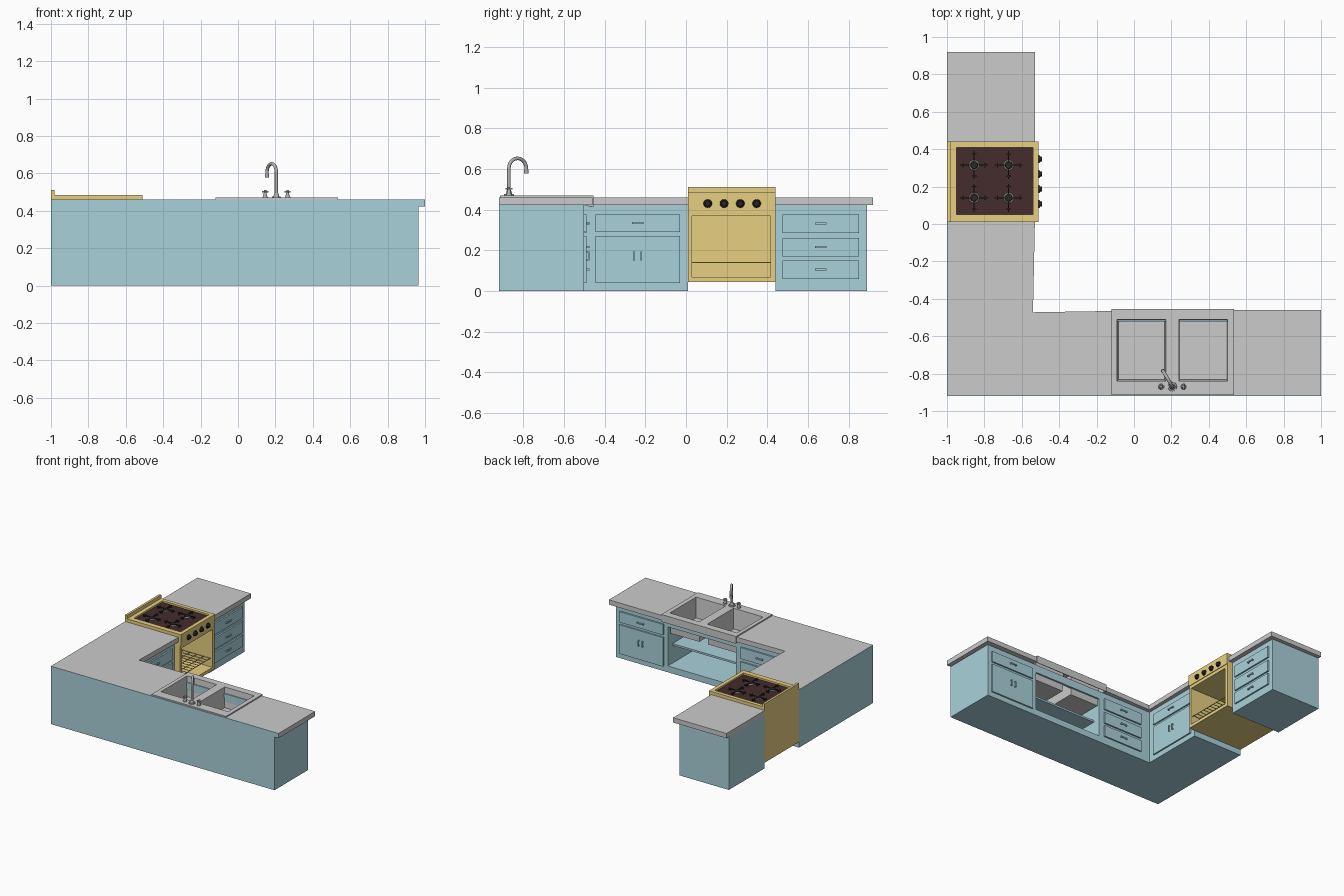
import bpy, bmesh, math
from mathutils import Matrix, Vector

if "Cube" in bpy.data.objects:
    bpy.data.objects.remove(bpy.data.objects["Cube"])


def material(name, rgb):
    m = bpy.data.materials.new(name)
    m.diffuse_color = (*rgb, 1)
    m.use_nodes = True
    m.node_tree.nodes["Principled BSDF"].inputs["Base Color"].default_value = m.diffuse_color
    return m


TEAL = material("teal_paint", (0.40, 0.64, 0.71))
GOLD = material("gold_enamel", (0.80, 0.63, 0.22))
BROWN = material("dark_cooktop", (0.06, 0.025, 0.025))
BLACK = material("black_iron", (0.025, 0.02, 0.02))
STEEL = material("steel", (0.45, 0.45, 0.45))


def finish(name, bm, mat=None, smooth=False):
    me = bpy.data.meshes.new(name)
    bm.to_mesh(me)
    bm.free()
    ob = bpy.data.objects.new(name, me)
    bpy.context.collection.objects.link(ob)
    if mat:
        me.materials.append(mat)
    if smooth:
        bpy.ops.object.select_all(action='DESELECT')
        bpy.context.view_layer.objects.active = ob
        ob.select_set(True)
        bpy.ops.object.shade_smooth_by_angle()
    return ob


def add_box(bm, x0, x1, y0, y1, z0, z1):
    size = Matrix.Diagonal((x1 - x0, y1 - y0, z1 - z0, 1))
    mid = Matrix.Translation(((x0 + x1) / 2, (y0 + y1) / 2, (z0 + z1) / 2))
    bmesh.ops.create_cube(bm, size=1, matrix=mid @ size)


def boxes(name, items, mat=None):
    bm = bmesh.new()
    for b in items:
        add_box(bm, *b)
    return finish(name, bm, mat)


def prism(name, pts, z0, z1, mat=None):
    bm = bmesh.new()
    f = bm.faces.new([bm.verts.new((x, y, z0)) for x, y in pts])
    r = bmesh.ops.extrude_face_region(bm, geom=[f])
    bmesh.ops.translate(bm, vec=(0, 0, z1 - z0),
                        verts=[v for v in r["geom"] if isinstance(v, bmesh.types.BMVert)])
    bmesh.ops.recalc_face_normals(bm, faces=bm.faces)
    return finish(name, bm, mat)


def add_cone(bm, c, r1, r2, h, axis='Z', n=20):
    rot = Matrix.Rotation(math.pi / 2, 4, 'Y') if axis == 'X' else Matrix()
    off = Matrix.Translation((0, 0, h / 2))
    bmesh.ops.create_cone(bm, cap_ends=True, segments=n, radius1=r1, radius2=r2, depth=h,
                          matrix=Matrix.Translation(c) @ rot @ off)


FA, FB = -0.50, -0.565   # cabinet front planes: sink run (y) and stove run (x)
TOP = 0.422

# cabinet bodies
prism("corner_cabinet", [(-1, -0.92), (-0.09, -0.92), (-0.09, FA), (FB, FA), (FB, 0.01), (-1, 0.01)],
      0, TOP, TEAL)
boxes("right_cabinet", [(0.51, 0.965, -0.92, FA, 0, TOP)], TEAL)
boxes("end_cabinet", [(-1, FB, 0.44, 0.89, 0, TOP)], TEAL)
boxes("sink_cabinet", [
    (-0.09, 0.51, -0.92, FA, 0, 0.05),
    (-0.09, 0.51, -0.92, -0.905, 0.05, TOP),
    (-0.09, 0.51, -0.52, FA, 0.36, TOP),
    (-0.09, 0.51, -0.905, -0.56, 0.19, 0.205)], TEAL)
boxes("back_edge_panels", [
    (-1, 1, -0.92, -0.915, TOP, 0.46),
    (-1, -0.995, -0.915, 0.01, TOP, 0.46)], TEAL)

# countertops
prism("corner_countertop", [(-0.995, -0.915), (-0.12, -0.915), (-0.12, -0.465), (-0.54, -0.472),
                            (-0.53, 0.01), (-0.995, 0.01)], TOP, 0.46)
boxes("right_countertop", [(0.535, 1, -0.915, -0.46, TOP, 0.46)])
boxes("end_countertop", [(-1, -0.53, 0.44, 0.92, TOP, 0.46)])


# drawer and door fronts with small pulls
def front(name, run, u0, u1, z0, z1, pulls):
    def place(a0, a1, d0, d1, h0, h1):
        if run == 'A':
            return (a0, a1, FA + d0, FA + d1, h0, h1)
        return (FB + d0, FB + d1, a0, a1, h0, h1)
    boxes(name, [place(u0, u1, 0, 0.012, z0, z1)], TEAL)
    m, zm = (u0 + u1) / 2, (z0 + z1) / 2
    if pulls == 1:
        parts = [place(m - 0.028, m + 0.028, 0.020, 0.026, zm - 0.004, zm + 0.006)]
        parts += [place(m + s - 0.004, m + s + 0.004, 0.012, 0.021, zm - 0.004, zm + 0.006)
                  for s in (-0.024, 0.024)]
    else:
        parts = []
        for s in (-0.018, 0.018):
            parts.append(place(m + s - 0.004, m + s + 0.004, 0.020, 0.026, zm - 0.005, zm + 0.04))
            parts += [place(m + s - 0.004, m + s + 0.004, 0.012, 0.021, z, z + 0.007)
                      for z in (zm - 0.005, zm + 0.033)]
    boxes(name + "_pulls", parts, TEAL)


for label, run, u0, u1 in (("corner", 'B', -0.445, -0.03), ("right", 'A', 0.545, 0.93)):
    front(label + "_drawer", run, u0, u1, 0.29, 0.375, 1)
    front(label + "_doors", run, u0, u1, 0.04, 0.27, 2)
for label, run, u0, u1 in (("sink_side", 'A', -0.48, -0.135), ("end", 'B', 0.475, 0.85)):
    for i, z in enumerate((0.06, 0.17, 0.285)):
        front(f"{label}_drawer_{i + 1}", run, u0, u1, z, z + 0.09, 1)

# double-bowl sink: a grid sheet with two faces pushed down
bm = bmesh.new()
xs, ys = (-0.12, -0.09, 0.17, 0.24, 0.50, 0.535), (-0.915, -0.84, -0.51, -0.455)
grid = [[bm.verts.new((x, y, 0.47)) for x in xs] for y in ys]
cells = {(i, j): bm.faces.new((grid[j][i], grid[j][i + 1], grid[j + 1][i + 1], grid[j + 1][i]))
         for i in range(5) for j in range(3)}
bowls = bmesh.ops.extrude_discrete_faces(bm, faces=[cells[1, 1], cells[3, 1]])["faces"]
for f in bowls:
    c = f.calc_center_median()
    for v in f.verts:
        v.co = c + (v.co - c) * 0.95 - Vector((0, 0, 0.16))
rim = [e for e in bm.edges if e.is_boundary]
r = bmesh.ops.extrude_edge_only(bm, edges=rim)
for v in r["geom"]:
    if isinstance(v, bmesh.types.BMVert):
        v.co.z = 0.412 if v.co.y > -0.5 else 0.424
bmesh.ops.recalc_face_normals(bm, faces=bm.faces)
if max(bm.faces, key=lambda f: f.calc_center_median().z).normal.z < 0:
    bmesh.ops.reverse_faces(bm, faces=bm.faces)
sink = finish("sink", bm)
mod = sink.modifiers.new("thickness", 'SOLIDIFY')
mod.thickness = 0.005
mod.offset = -1

# faucet spout: swept gooseneck leaning towards the left bowl
cu = bpy.data.curves.new("faucet_spout", 'CURVE')
cu.dimensions = '3D'
cu.bevel_depth, cu.bevel_resolution, cu.use_fill_caps = 0.009, 3, True
base, tip = Vector((0.205, -0.87, 0)), Vector((0.155, -0.785, 0))
path = [base + Vector((0, 0, z)) for z in (0.47, 0.55)]
for k in range(13):
    a = math.pi * k / 12
    path.append(base.lerp(tip, (1 - math.cos(a)) / 2) + Vector((0, 0, 0.605 + 0.047 * math.sin(a))))
path.append(tip + Vector((0, 0, 0.59)))
sp = cu.splines.new('POLY')
sp.points.add(len(path) - 1)
for p, co in zip(sp.points, path):
    p.co = (*co, 1)
sp.use_smooth = True
spout = bpy.data.objects.new("faucet_spout", cu)
bpy.context.collection.objects.link(spout)
cu.materials.append(STEEL)

bm = bmesh.new()
add_cone(bm, (0.205, -0.87, 0.468), 0.025, 0.023, 0.008)
add_cone(bm, (0.205, -0.87, 0.476), 0.016, 0.010, 0.02)
add_cone(bm, (tip.x, tip.y, 0.578), 0.011, 0.011, 0.02)
finish("faucet_base_and_tip", bm, STEEL, True)

# tap handles
for name, x in (("left_tap", 0.145), ("right_tap", 0.265)):
    bm = bmesh.new()
    add_cone(bm, (x, -0.87, 0.468), 0.016, 0.014, 0.006)
    add_cone(bm, (x, -0.87, 0.474), 0.012, 0.006, 0.026)
    add_cone(bm, (x, -0.87, 0.497), 0.008, 0.006, 0.014)
    add_box(bm, x - 0.017, x + 0.017, -0.874, -0.866, 0.498, 0.506)
    add_box(bm, x - 0.004, x + 0.004, -0.887, -0.853, 0.498, 0.506)
    finish(name, bm, STEEL, True)

# stove shell with an open oven
boxes("stove_body", [
    (-1, -0.515, 0.01, 0.03, 0.045, 0.46),
    (-1, -0.515, 0.415, 0.44, 0.045, 0.46),
    (-1, -0.515, 0.03, 0.415, 0.045, 0.07),
    (-1, -0.96, 0.03, 0.415, 0.07, 0.46),
    (-0.96, -0.515, 0.03, 0.415, 0.37, 0.46)], GOLD)
boxes("stove_control_panel", [(-0.515, -0.51, 0.01, 0.44, 0.395, 0.46)], GOLD)
boxes("stove_top_rim", [
    (-1, -0.95, 0.01, 0.44, 0.46, 0.485),
    (-0.54, -0.51, 0.01, 0.44, 0.46, 0.485),
    (-0.95, -0.54, 0.01, 0.05, 0.46, 0.485),
    (-0.95, -0.54, 0.41, 0.44, 0.46, 0.485)], GOLD)
boxes("stove_back_guard", [(-1, -0.982, 0.01, 0.44, 0.485, 0.512)], GOLD)
boxes("cooktop", [(-0.95, -0.54, 0.05, 0.41, 0.46, 0.472)], BROWN)

# oven rack
rack = [(-0.95, -0.53, y - 0.002, y + 0.002, 0.140, 0.144) for y in [0.04 + 0.0365 * i for i in range(11)]]
rack += [(x - 0.002, x + 0.002, 0.03, 0.415, 0.138, 0.142) for x in [-0.95 + 0.06 * i for i in range(8)]]
boxes("oven_rack", rack, GOLD)

# burners and grates
for i, (x, y) in enumerate([(x, y) for x in (-0.855, -0.67) for y in (0.14, 0.315)]):
    bm = bmesh.new()
    add_cone(bm, (x, y, 0.472), 0.028, 0.026, 0.005)
    finish(f"burner_ring_{i + 1}", bm, STEEL, True)
    bm = bmesh.new()
    add_cone(bm, (x, y, 0.477), 0.021, 0.018, 0.004)
    finish(f"burner_cap_{i + 1}", bm, BLACK, True)
    bars = []
    for s in (-1, 1):
        a, b = sorted((s * 0.02, s * 0.075))
        bars += [(x + a, x + b, y - 0.003, y + 0.003, 0.478, 0.485),
                 (x - 0.003, x + 0.003, y + a, y + b, 0.478, 0.485)]
        e = s * 0.06
        bars += [(x + e - 0.003, x + e + 0.003, y - 0.012, y + 0.012, 0.472, 0.485),
                 (x - 0.012, x + 0.012, y + e - 0.003, y + e + 0.003, 0.472, 0.485)]
    boxes(f"burner_grate_{i + 1}", bars, BLACK)

# control knobs
for i in range(4):
    bm = bmesh.new()
    y = 0.107 + 0.08 * i
    add_cone(bm, (-0.51, y, 0.43), 0.021, 0.019, 0.008, 'X')
    add_cone(bm, (-0.502, y, 0.43), 0.015, 0.012, 0.01, 'X')
    finish(f"knob_{i + 1}", bm, BLACK, True)
